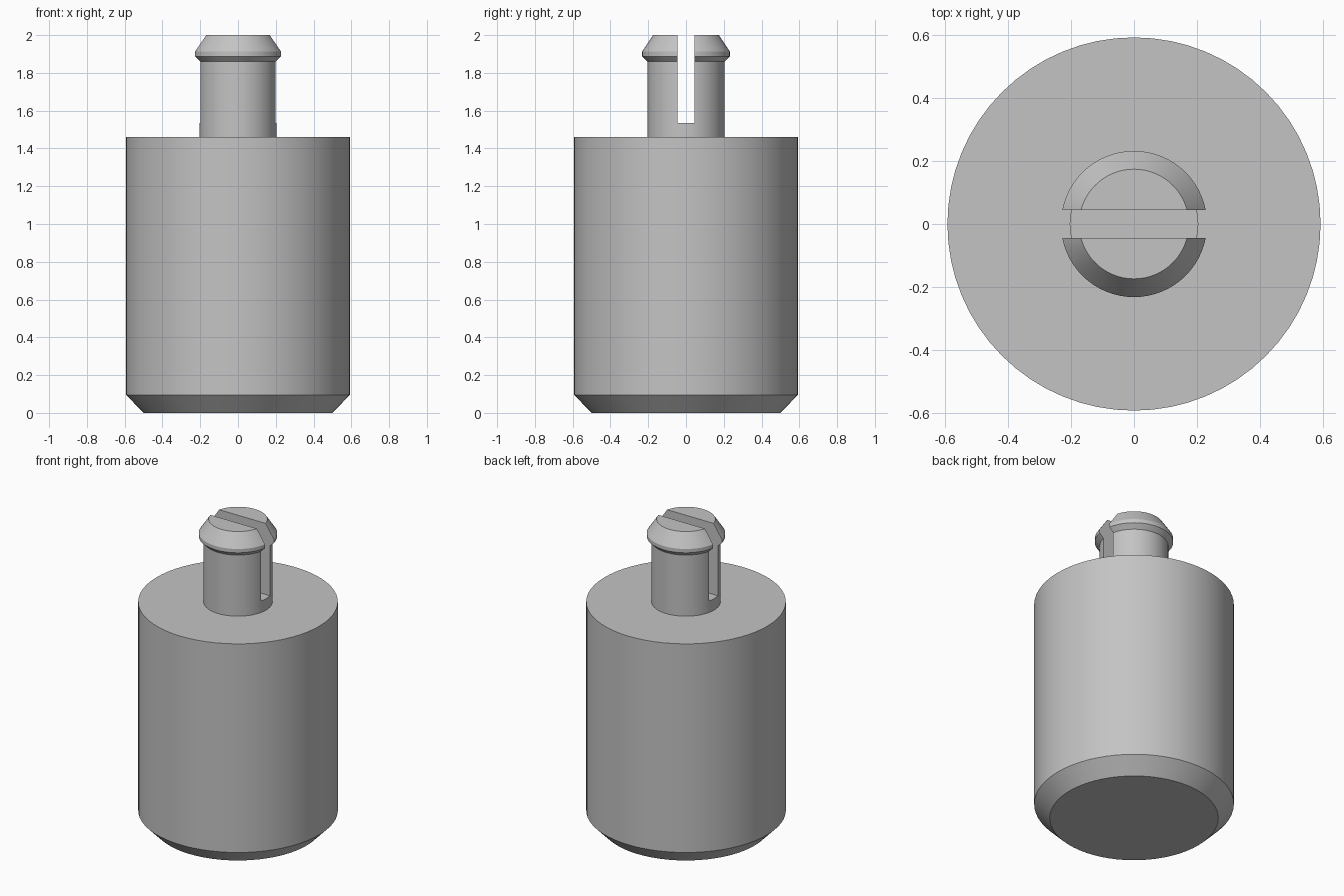
import bpy
import bmesh
from math import cos, sin, tau

SEGMENTS = 64

if "Cube" in bpy.data.objects:
    bpy.data.objects.remove(bpy.data.objects["Cube"], do_unlink=True)

# Plain grey material
grey = bpy.data.materials.new("light_grey")
grey.use_nodes = True
colour = (0.55, 0.55, 0.55, 1)
grey.diffuse_color = colour
grey.node_tree.nodes["Principled BSDF"].inputs["Base Color"].default_value = colour


def lathe(name, profile):
    """Closed solid of revolution about z from (radius, height) points."""
    bm = bmesh.new()
    rings = [[bm.verts.new((r * cos(tau * i / SEGMENTS), r * sin(tau * i / SEGMENTS), z))
              for i in range(SEGMENTS)] for r, z in profile]
    for low, high in zip(rings, rings[1:]):
        for i in range(SEGMENTS):
            j = (i + 1) % SEGMENTS
            bm.faces.new((low[i], low[j], high[j], high[i]))
    bm.faces.new(rings[0][::-1])
    bm.faces.new(rings[-1])
    mesh = bpy.data.meshes.new(name)
    bm.to_mesh(mesh)
    bm.free()
    mesh.materials.append(grey)
    obj = bpy.data.objects.new(name, mesh)
    bpy.context.collection.objects.link(obj)
    return obj


# Chamfered cylinder with a lipped snap peg on top
plug = lathe("plug_body", [
    (0.5, 0), (0.592, 0.095), (0.592, 1.46),      # body
    (0.204, 1.46), (0.204, 1.86),                 # peg shaft
    (0.232, 1.888), (0.232, 1.913), (0.174, 2),   # snap lip and tapered tip
])

# Slot splitting the peg into two prongs
slot_floor, slot_top = 1.535, 2.2
bpy.ops.mesh.primitive_cube_add(size=1, location=(0, 0, (slot_floor + slot_top) / 2))
slot = bpy.context.object
slot.name = "slot_cutter"
slot.scale = (1, 0.09, slot_top - slot_floor)
slot.data.materials.append(grey)
slot.hide_render = True

bpy.ops.object.select_all(action="DESELECT")
plug.select_set(True)
bpy.context.view_layer.objects.active = plug
cut = plug.modifiers.new("slot", "BOOLEAN")
cut.operation = "DIFFERENCE"
cut.solver = "EXACT"
cut.object = slot
bpy.ops.object.modifier_apply(modifier=cut.name)
bpy.data.objects.remove(slot, do_unlink=True)

# Round walls smooth, rims and slot edges sharp
bpy.ops.object.shade_smooth_by_angle(angle=0.4)
